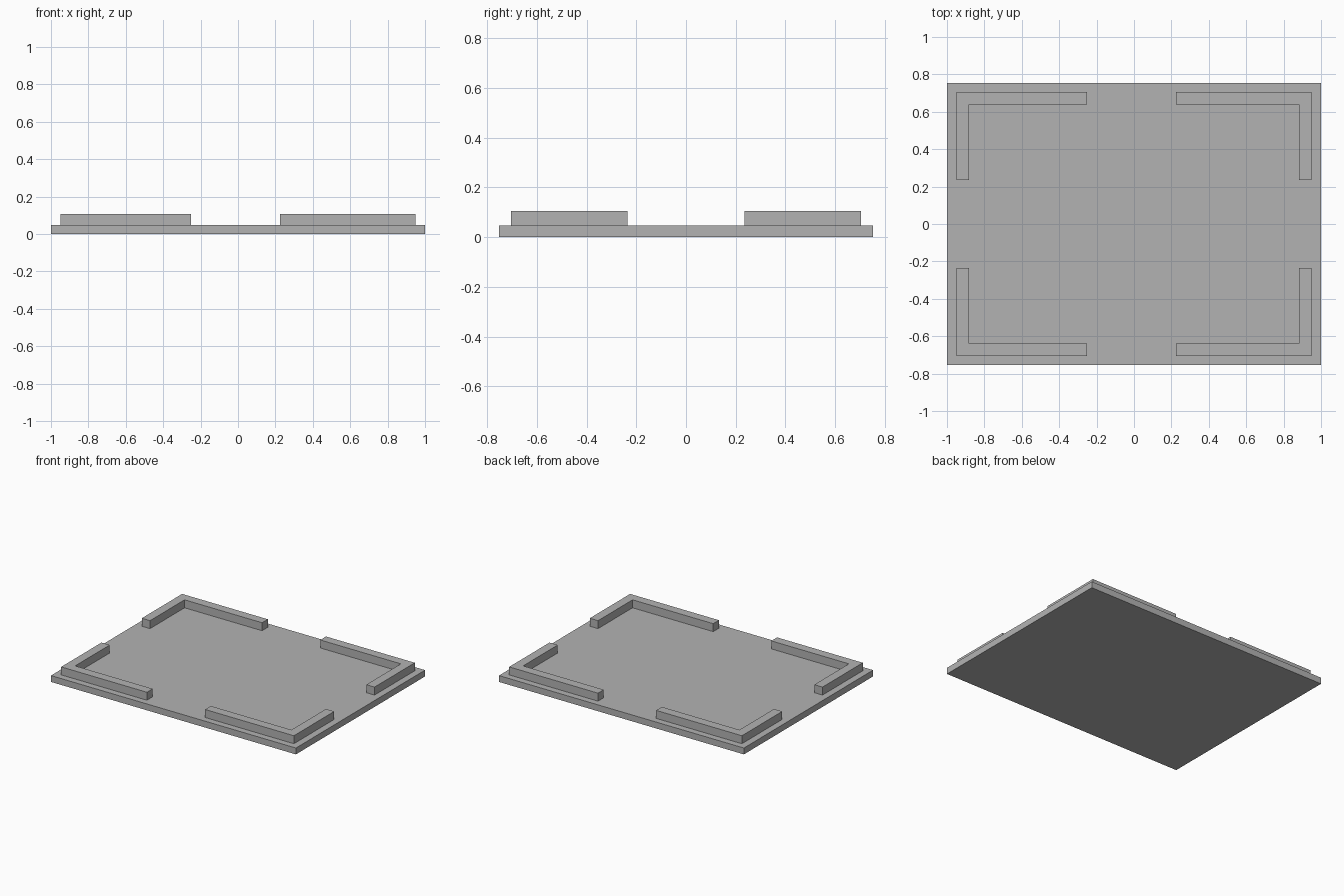
import bpy
import bmesh

cube = bpy.data.objects.get("Cube")
if cube:
    bpy.data.objects.remove(cube, do_unlink=True)

grey = bpy.data.materials.new("plain grey")
grey.use_nodes = True
colour = (0.45, 0.45, 0.45, 1)
grey.diffuse_color = colour
grey.node_tree.nodes["Principled BSDF"].inputs["Base Color"].default_value = colour

BASE_TOP, RAIL_TOP = 0.047, 0.106


def extruded(name, outline, bottom, top):
    """Solid prism from a flat outline."""
    bm = bmesh.new()
    face = bm.faces.new([bm.verts.new((x, y, bottom)) for x, y in outline])
    result = bmesh.ops.extrude_face_region(bm, geom=[face])
    for item in result["geom"]:
        if isinstance(item, bmesh.types.BMVert):
            item.co.z = top
    bmesh.ops.recalc_face_normals(bm, faces=bm.faces)
    mesh = bpy.data.meshes.new(name)
    bm.to_mesh(mesh)
    bm.free()
    mesh.materials.append(grey)
    obj = bpy.data.objects.new(name, mesh)
    bpy.context.collection.objects.link(obj)
    return obj


# Flat base plate
extruded("base_plate", [(-1, -0.753), (1, -0.753), (1, 0.753), (-1, 0.753)], 0, BASE_TOP)

# L-shaped corner rails, the left pair slightly longer than the right pair
OUT_X, OUT_Y, THICK, END_Y = 0.95, 0.705, 0.067, 0.235
for side, sx, end_x in (("left", 1, 0.225), ("right", -1, 0.25)):
    for depth, sy in (("front", -1), ("back", 1)):
        corner = [(end_x, OUT_Y), (OUT_X, OUT_Y), (OUT_X, END_Y),
                  (OUT_X - THICK, END_Y), (OUT_X - THICK, OUT_Y - THICK),
                  (end_x, OUT_Y - THICK)]
        extruded(f"{depth}_{side}_corner_rail",
                 [(sx * x, sy * y) for x, y in corner], BASE_TOP, RAIL_TOP)
